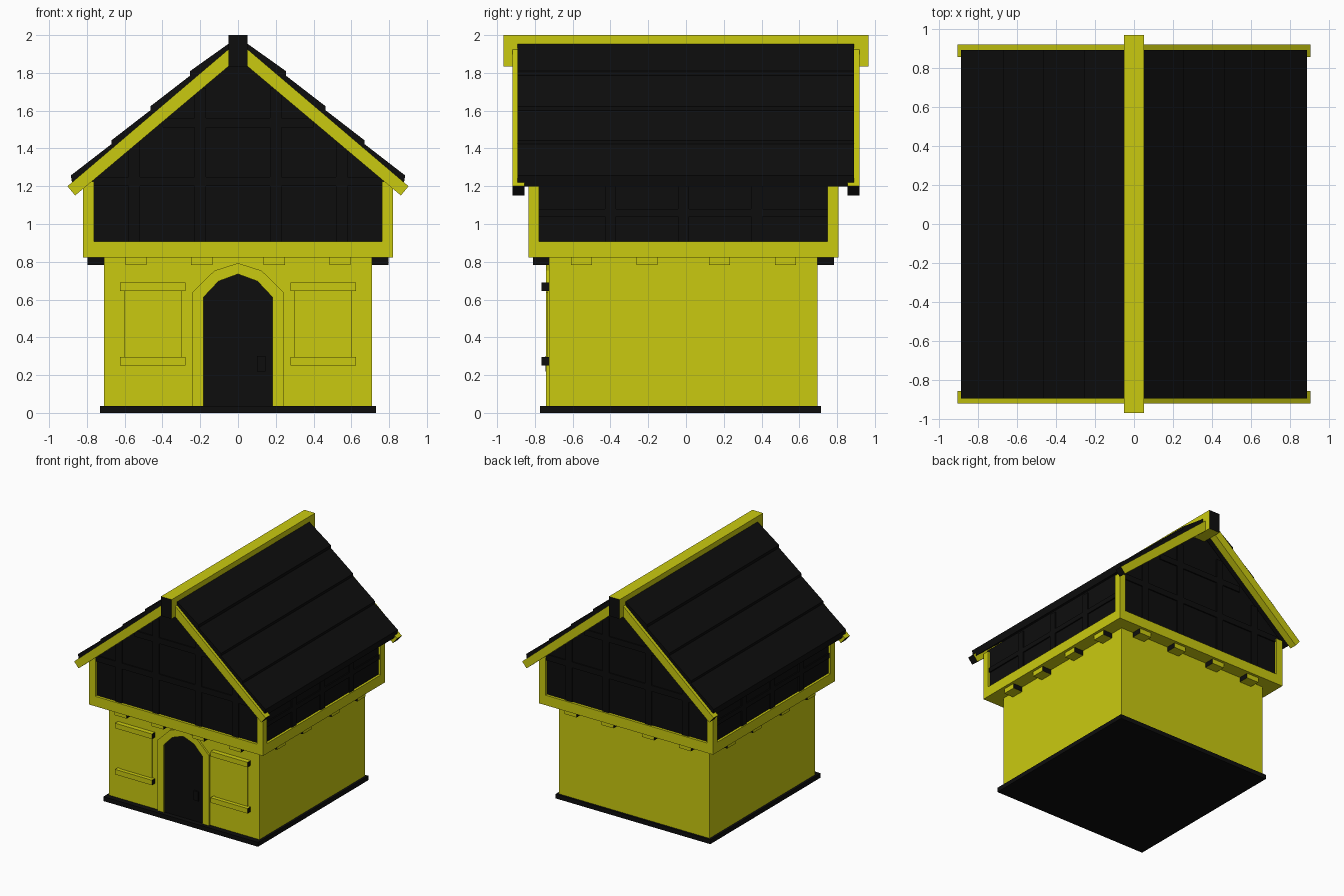
import bpy, bmesh, math
from mathutils import Vector

if "Cube" in bpy.data.objects:
    bpy.data.objects.remove(bpy.data.objects["Cube"])


def material(name, rgb):
    m = bpy.data.materials.new(name)
    m.diffuse_color = (*rgb, 1)
    m.use_nodes = True
    m.node_tree.nodes["Principled BSDF"].inputs["Base Color"].default_value = m.diffuse_color
    return m


YELLOW = material("yellow", (0.59, 0.59, 0.005))
BLACK = material("black", (0.004, 0.004, 0.004))


def finish(name, bm, mat, dark_dir=None):
    """Make an object; faces pointing along +-dark_dir become black."""
    bmesh.ops.recalc_face_normals(bm, faces=bm.faces)
    bm.normal_update()
    me = bpy.data.meshes.new(name)
    if dark_dir is not None:
        d = Vector(dark_dir).normalized()
        for f in bm.faces:
            f.material_index = int(abs(f.normal.dot(d)) > 0.9)
    bm.to_mesh(me)
    bm.free()
    me.materials.append(mat)
    me.materials.append(BLACK)
    ob = bpy.data.objects.new(name, me)
    bpy.context.collection.objects.link(ob)
    return ob


def box(name, x, y, z, mat=YELLOW, dark_dir=None):
    bm = bmesh.new()
    bmesh.ops.create_cube(bm, size=1)
    for v in bm.verts:
        v.co = [(a + b) / 2 + c * (b - a) for (a, b), c in zip((x, y, z), v.co)]
    return finish(name, bm, mat, dark_dir)


def prism(name, pts, y0, y1, mat=YELLOW, dark_dir=None):
    """Extrude an (x, z) outline from y0 to y1."""
    bm = bmesh.new()
    f = bm.faces.new([bm.verts.new((x, y0, z)) for x, z in pts])
    new = bmesh.ops.extrude_face_region(bm, geom=[f])["geom"]
    bmesh.ops.translate(bm, vec=(0, y1 - y0, 0),
                        verts=[v for v in new if isinstance(v, bmesh.types.BMVert)])
    return finish(name, bm, mat, dark_dir)


def mirrored(pts):
    """Close a right-half outline that starts and ends on x = 0."""
    return pts + [(-x, z) for x, z in reversed(pts) if x > 0]


X, Y = (1, 0, 0), (0, 1, 0)
FRONT, BACK = -0.725, 0.697      # lower wall faces

# Base and lower storey
box("base_slab", (-0.73, 0.73), (-0.773, 0.715), (0, 0.037), BLACK)
box("lower_walls", (-0.71, 0.71), (FRONT, BACK), (0.03, 0.83))

# Door: frame with an arched opening, leaf and handle
outer = [(0.243, 0.037), (0.243, 0.637), (0.125, 0.753), (0, 0.793)]
inner = [(0.183, 0.037), (0.183, 0.612), (0.103, 0.697), (0, 0.735)]
for s in (-1, 1):
    half = [(s * x, z) for x, z in outer + inner[::-1]]
    prism("door_frame", half, -0.741, FRONT + 0.01)
prism("door_leaf", mirrored(inner), -0.731, FRONT + 0.01, BLACK)
box("door_handle", (0.10, 0.145), (-0.745, -0.725), (0.22, 0.30), BLACK)

# Windows with top and bottom ledges
for s in (-1, 1):
    c = s * 0.451
    box("window_panel", (c - 0.153, c + 0.153), (-0.733, FRONT + 0.01), (0.28, 0.66))
    for z in (0.252, 0.646):
        box("window_ledge", (c - 0.174, c + 0.174), (-0.765, FRONT + 0.01),
            (z, z + 0.043), YELLOW, X)

# Brackets under the overhang
for c in (-0.54, -0.192, 0.192, 0.54):
    for y in ((-0.81, FRONT + 0.01), (BACK - 0.01, 0.784)):
        box("bracket", (c - 0.056, c + 0.056), y, (0.782, 0.83), YELLOW, X)
    for s in (-1, 1):
        x = sorted((s * 0.70, s * 0.797))
        box("side_bracket", x, (c - 0.07 * 0.2 - 0.056, c - 0.07 * 0.2 + 0.056),
            (0.782, 0.83), YELLOW, Y)

# Upper storey: sill, corner posts, dark gabled walls
box("upper_sill", (-0.82, 0.82), (-0.834, 0.807), (0.822, 0.907))
prism("upper_walls", mirrored([(0, 0.89), (0.80, 0.89), (0.80, 1.25), (0, 1.92)]),
      -0.812, 0.785, BLACK)
for x in ((-0.82, -0.762), (0.762, 0.82)):
    for y in ((-0.834, -0.778), (0.749, 0.807)):
        box("corner_post", x, y, (0.9, 1.225))

# Dark timbers on the upper walls
for y in ((-0.822, -0.80), (0.775, 0.795)):
    for c, top in ((-0.55, 1.44), (-0.2, 1.72), (0.2, 1.72), (0.55, 1.44)):
        box("gable_stud", (c - 0.03, c + 0.03), y, (0.9, top), BLACK)
    box("gable_rail", (-0.77, 0.77), y, (1.2, 1.25), BLACK)
    box("gable_collar", (-0.4, 0.4), y, (1.51, 1.56), BLACK)
for s in (-1, 1):
    x = sorted((s * 0.79, s * 0.81))
    for c in (-0.4, -0.013, 0.374):
        box("side_stud", x, (c - 0.03, c + 0.03), (0.9, 1.23), BLACK)
    box("side_rail", x, (-0.785, 0.755), (1.04, 1.08), BLACK)

# Roof: four lapped rows each side, as a sawtooth outline
SLOPE = 0.843
rows = [(0.885, 1.257), (0.67, 1.443), (0.464, 1.623), (0.253, 1.81), (0.0, 2.0)]
top = []
for (xa, za), (xb, _) in zip(rows, rows[1:]):
    top += [(xa, za), (xb, za + (xa - xb) * 0.772)]
top[-1] = (0, 1.99)
prism("roof", mirrored([(0, 1.198 + 0.875 * SLOPE), (0.875, 1.198)] + top),
      -0.893, 0.890, BLACK)

# Sloping gable boards with dark lower ends, and the ridge beam
for s in (-1, 1):
    pts = [(0.0, 1.968), (0.903, 1.2), (0.862, 1.151), (0.0, 1.877)]
    pts = [(s * x, z) for x, z in pts]
    for y0, y1 in ((-0.918, -0.855), (0.855, 0.918)):
        prism("gable_board", pts, y0, y1, YELLOW, (s * 0.768, 0, -0.64))
box("ridge_beam", (-0.051, 0.051), (-0.967, 0.967), (1.835, 2.0), YELLOW, Y)
